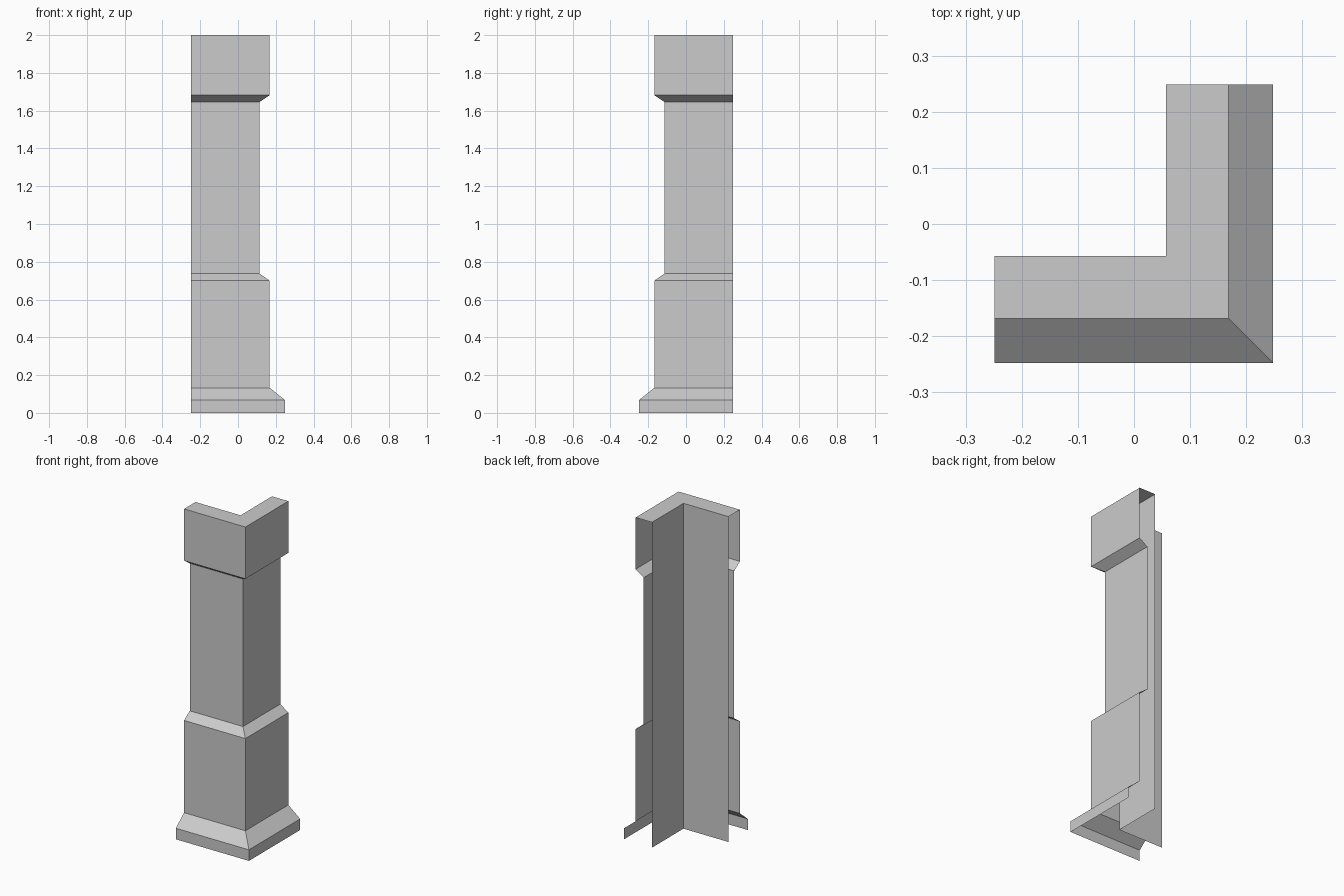
import bpy
import bmesh

if "Cube" in bpy.data.objects:
    bpy.data.objects.remove(bpy.data.objects["Cube"])

END = 0.249  # where both wings of the corner stop

# Profile: (offset from centre, height), up the outside, over the top, down the inside
profile = [
    (0.248, 0.0), (0.248, 0.068),      # plinth
    (0.168, 0.133), (0.168, 0.70),     # lower block
    (0.113, 0.738), (0.113, 1.645),    # shaft
    (0.168, 1.682), (0.168, 2.0),      # cap block
    (0.057, 2.0), (0.057, 0.0),        # top face and inner wall
]

# Sweep the profile round the mitred corner, leaving ends and bottom open
bm = bmesh.new()
rows = [[bm.verts.new(p) for p in ((-END, -d, z), (d, -d, z), (d, END, z))]
        for d, z in profile]
for low, high in zip(rows, rows[1:]):
    for i in range(2):
        bm.faces.new((low[i], low[i + 1], high[i + 1], high[i]))

mesh = bpy.data.meshes.new("corner_pillar")
bm.to_mesh(mesh)
bm.free()
pillar = bpy.data.objects.new("corner_pillar", mesh)
bpy.context.collection.objects.link(pillar)
